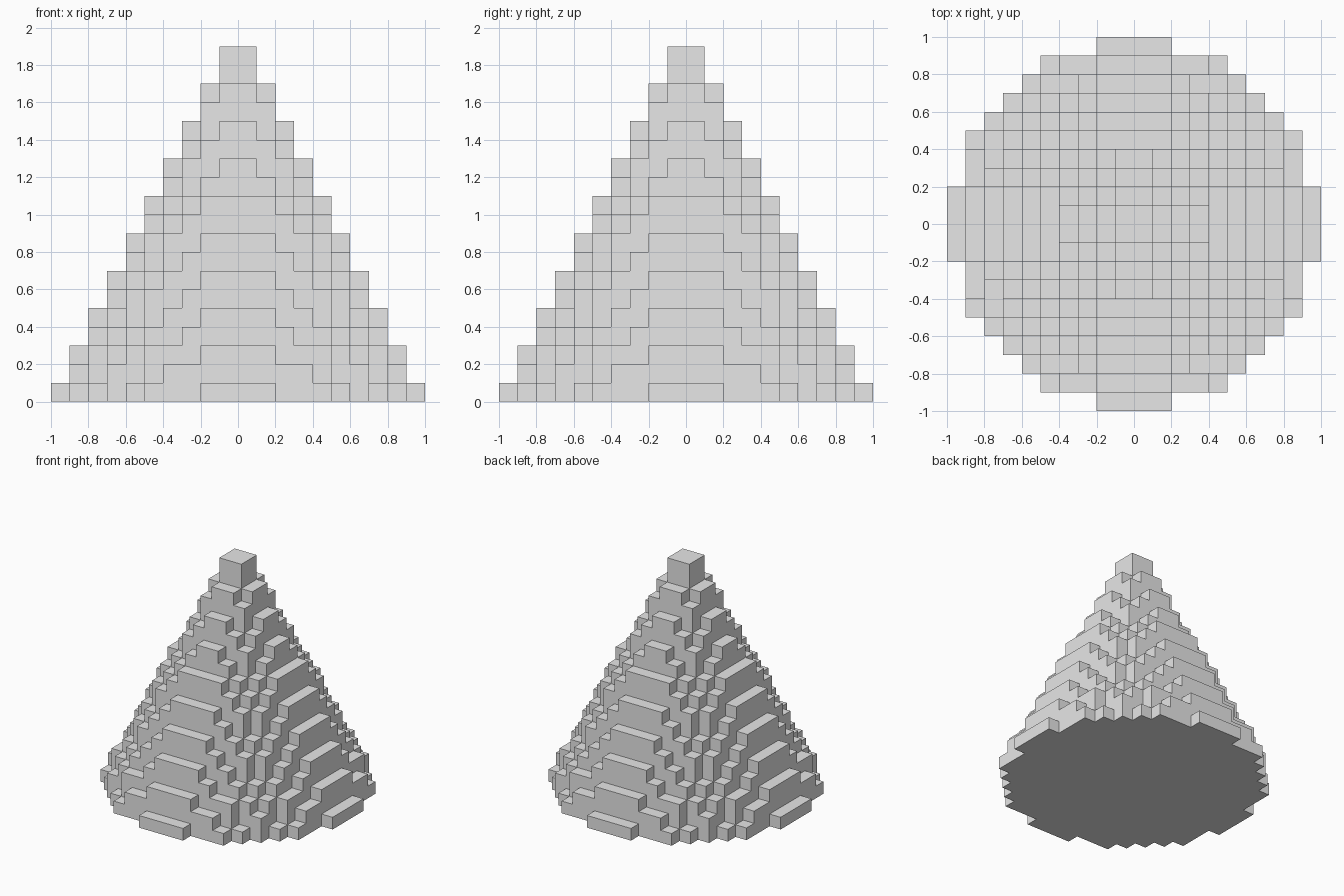
import bpy
import bmesh
import math
from mathutils import Vector

cube = bpy.data.objects.get("Cube")
if cube:
    bpy.data.objects.remove(cube, do_unlink=True)

CELL = 0.1    # block size
HALF = 10     # base radius in blocks
LAYERS = 19

# Plain grey material
grey = bpy.data.materials.new("grey")
grey.use_nodes = True
colour = (0.8, 0.8, 0.8, 1)
grey.diffuse_color = colour
grey.node_tree.nodes["Principled BSDF"].inputs["Base Color"].default_value = colour


def filled(i, j, k):
    """True where the centre of a block lies inside the cone."""
    radius = HALF - (k + 0.5) / 2
    return 0 <= k < LAYERS and math.hypot(i + 0.5, j + 0.5) <= radius


def add_side(bm, centre, normal):
    """Add one square block side facing along the normal."""
    u = Vector((normal.y, normal.z, normal.x))
    v = normal.cross(u)
    middle = centre + normal / 2
    corners = [middle + (u * a + v * b) / 2
               for a, b in ((-1, -1), (1, -1), (1, 1), (-1, 1))]
    bm.faces.new([bm.verts.new(c * CELL) for c in corners])


# Stepped cone: only the exposed sides of the blocks
directions = [Vector(s * (axis == n) for n in range(3))
              for axis in range(3) for s in (-1, 1)]
bm = bmesh.new()
for k in range(LAYERS):
    for i in range(-HALF, HALF):
        for j in range(-HALF, HALF):
            if not filled(i, j, k):
                continue
            for d in directions:
                if not filled(i + d.x, j + d.y, k + d.z):
                    add_side(bm, Vector((i, j, k)) + Vector((0.5, 0.5, 0.5)), d)
bmesh.ops.remove_doubles(bm, verts=bm.verts, dist=CELL / 100)

mesh = bpy.data.meshes.new("stepped_cone")
bm.to_mesh(mesh)
bm.free()
mesh.materials.append(grey)
cone = bpy.data.objects.new("stepped_cone", mesh)
bpy.context.collection.objects.link(cone)
